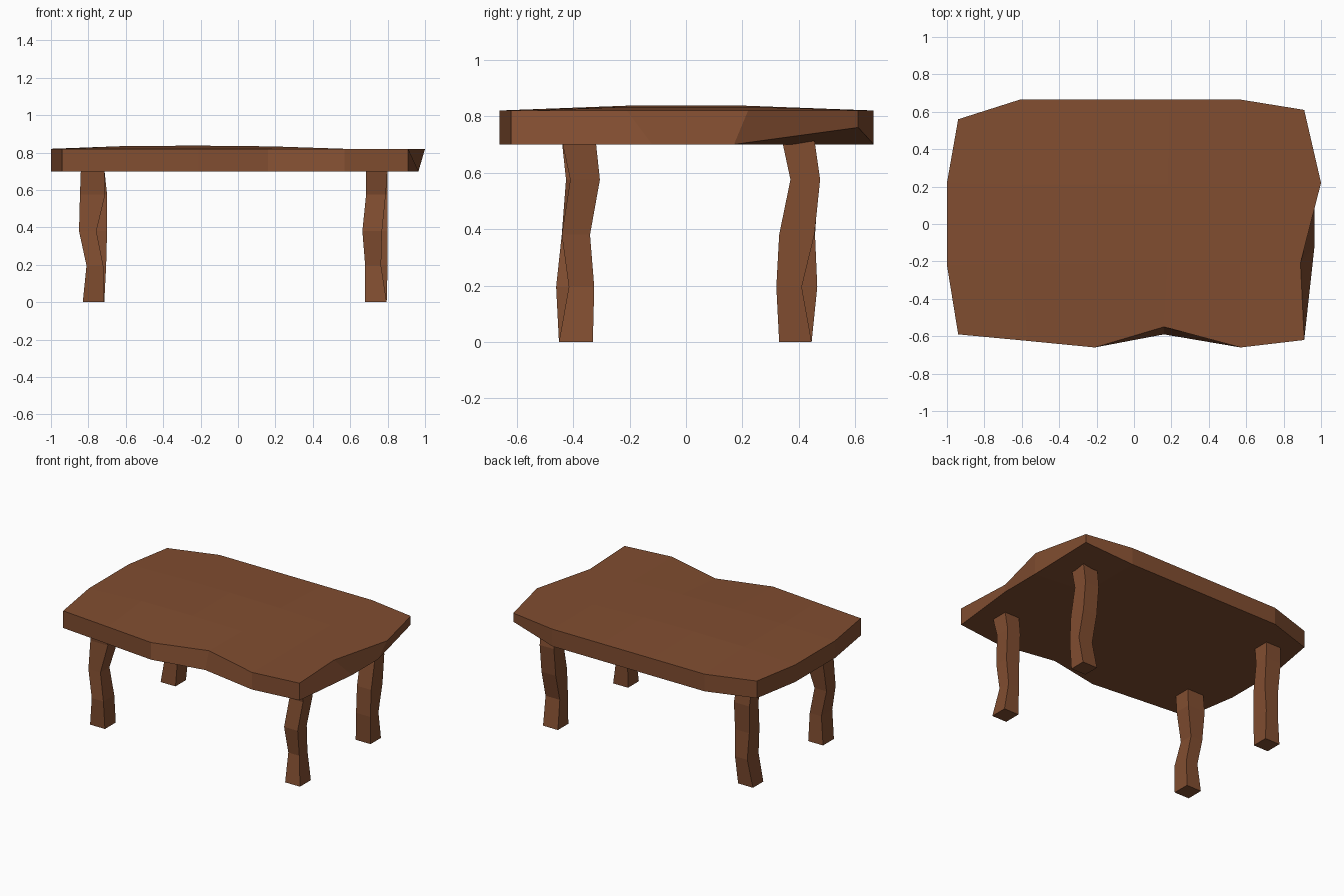
import bpy

if "Cube" in bpy.data.objects:
    bpy.data.objects.remove(bpy.data.objects["Cube"])

wood = bpy.data.materials.new("wood")
wood.diffuse_color = (0.22, 0.075, 0.03, 1)
wood.use_nodes = True
wood.node_tree.nodes["Principled BSDF"].inputs["Base Color"].default_value = wood.diffuse_color


def make(name, verts, faces):
    mesh = bpy.data.meshes.new(name)
    mesh.from_pydata(verts, [], faces)
    mesh.materials.append(wood)
    obj = bpy.data.objects.new(name, mesh)
    bpy.context.collection.objects.link(obj)
    return obj


# Table top: a 6 x 4 grid slab with an uneven hewn outline
front = [(-.94, -.59), (-.57, -.625), (-.21, -.66), (.16, -.55), (.57, -.66), (.91, -.62)]
back = [(-.94, .56), (-.61, .665), (-.2, .665), (.19, .665), (.57, .665), (.91, .61)]
cols = [-.6, -.21, .18, .57]
rows = [front,
        [(-1, -.22)] + [(x, -.21) for x in cols] + [(.89, -.21)],
        [(-1, .22)] + [(x, .21) for x in cols] + [(1, .22)],
        back]
crown = [.82, .835, .837, .833, .82, .82]
NX, NY = 6, 4
top, bottom = [], []
for j, row in enumerate(rows):
    for i, (x, y) in enumerate(row):
        top.append((x, y, crown[i] if j in (1, 2) else .82))
        bottom.append((x, y, .70))
# undercut spots on the underside
bottom[3] = (.16, -.59, .70)
bottom[NX + 5] = (.965, -.12, .70)
bottom[2 * NX + 5] = (.965, .17, .70)
bottom[3 * NX + 5] = (.91, .61, .76)

n = NX * NY
faces = []
for j in range(NY - 1):
    for i in range(NX - 1):
        a = j * NX + i
        quad = (a, a + 1, a + NX + 1, a + NX)
        faces.append(quad)
        faces.append(tuple(n + v for v in reversed(quad)))
rim = (list(range(NX)) + [j * NX + NX - 1 for j in range(1, NY)]
       + [(NY - 1) * NX + i for i in range(NX - 2, -1, -1)]
       + [j * NX for j in range(NY - 2, 0, -1)])
for a, b in zip(rim, rim[1:] + rim[:1]):
    faces.append((a, n + a, n + b, b))
make("table_top", top + bottom, faces)

# Legs: crooked square posts, each ring given as x0, x1, y0, y1
heights = [0, .195, .38, .575, .715]
legs = {
    "front_left_leg": [(-.83, -.715, -.45, -.33), (-.81, -.72, -.46, -.34), (-.85, -.757, -.44, -.34),
                       (-.845, -.71, -.425, -.31), (-.84, -.715, -.44, -.32)],
    "front_right_leg": [(.68, .795, -.45, -.33), (.68, .765, -.415, -.325), (.665, .77, -.44, -.34),
                        (.685, .79, -.41, -.305), (.685, .80, -.44, -.32)],
    "back_left_leg": [(-.83, -.715, .33, .445), (-.80, -.705, .34, .465), (-.81, -.70, .345, .457),
                      (-.82, -.70, .37, .47), (-.83, -.715, .34, .455)],
    "back_right_leg": [(.68, .795, .33, .445), (.69, .80, .32, .41), (.69, .80, .33, .455),
                       (.69, .80, .37, .475), (.685, .80, .34, .455)],
}
for name, rings in legs.items():
    verts = []
    for z, (x0, x1, y0, y1) in zip(heights, rings):
        verts += [(x0, y0, z), (x1, y0, z), (x1, y1, z), (x0, y1, z)]
    faces = [(3, 2, 1, 0), (16, 17, 18, 19)]
    for r in range(0, 16, 4):
        for k in range(4):
            m = (k + 1) % 4
            faces.append((r + k, r + m, r + m + 4, r + k + 4))
    make(name, verts, faces)
